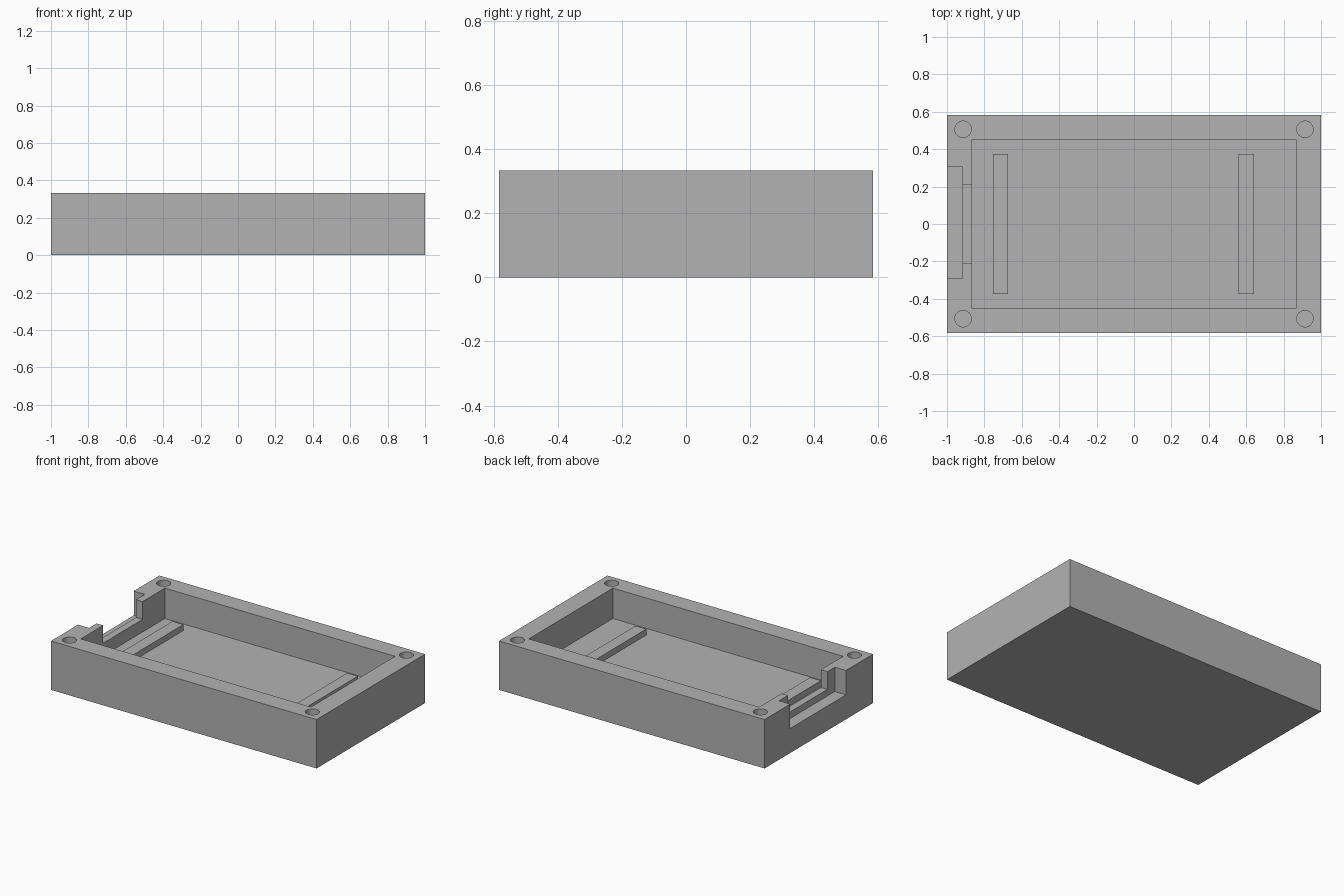
import bpy

cube = bpy.data.objects.get("Cube")
if cube:
    bpy.data.objects.remove(cube, do_unlink=True)

grey = bpy.data.materials.new("plain grey")
grey.use_nodes = True
colour = (0.45, 0.45, 0.45, 1)
grey.diffuse_color = colour
grey.node_tree.nodes["Principled BSDF"].inputs["Base Color"].default_value = colour

HEIGHT = 0.333
FLOOR = 0.126
ABOVE = 0.5  # cutters reach past the rim


def block(name, x, y, z):
    """Box spanning the given (low, high) ranges."""
    spans = (x, y, z)
    bpy.ops.mesh.primitive_cube_add(size=1, location=[(a + b) / 2 for a, b in spans])
    ob = bpy.context.object
    ob.name = name
    ob.scale = [b - a for a, b in spans]
    bpy.ops.object.transform_apply(location=True, rotation=False, scale=True)
    ob.data.materials.append(grey)
    return ob


def cut(target, cutter):
    mod = target.modifiers.new("cut", "BOOLEAN")
    mod.operation = "DIFFERENCE"
    mod.solver = "EXACT"
    mod.object = cutter
    bpy.context.view_layer.objects.active = target
    bpy.ops.object.modifier_apply(modifier=mod.name)
    bpy.data.objects.remove(cutter, do_unlink=True)


# Enclosure tray with its main cavity
tray = block("tray", (-1, 1), (-0.583, 0.583), (0, HEIGHT))
cut(tray, block("cavity", (-0.867, 0.867), (-0.452, 0.452), (FLOOR, ABOVE)))

# Stepped cable opening in the end wall
cut(tray, block("outer_notch", (-1.1, -0.916), (-0.292, 0.307), (0.167, ABOVE)))
cut(tray, block("inner_notch", (-0.95, -0.8), (-0.212, 0.211), (0.212, ABOVE)))

# Screw holes in the corners
for sx in (-1, 1):
    for sy in (-1, 1):
        bpy.ops.mesh.primitive_cylinder_add(
            vertices=48, radius=0.044, depth=ABOVE - FLOOR,
            location=(sx * 0.914, sy * 0.506, (ABOVE + FLOOR) / 2))
        hole = bpy.context.object
        hole.data.materials.append(grey)
        cut(tray, hole)

bpy.ops.object.select_all(action="DESELECT")
tray.select_set(True)
bpy.context.view_layer.objects.active = tray
bpy.ops.object.shade_smooth_by_angle()

# Support ribs across the floor
for name, x in (("right_rib", (-0.755, -0.673)), ("left_rib", (0.56, 0.641))):
    block(name, x, (-0.373, 0.374), (FLOOR - 0.01, 0.167))
